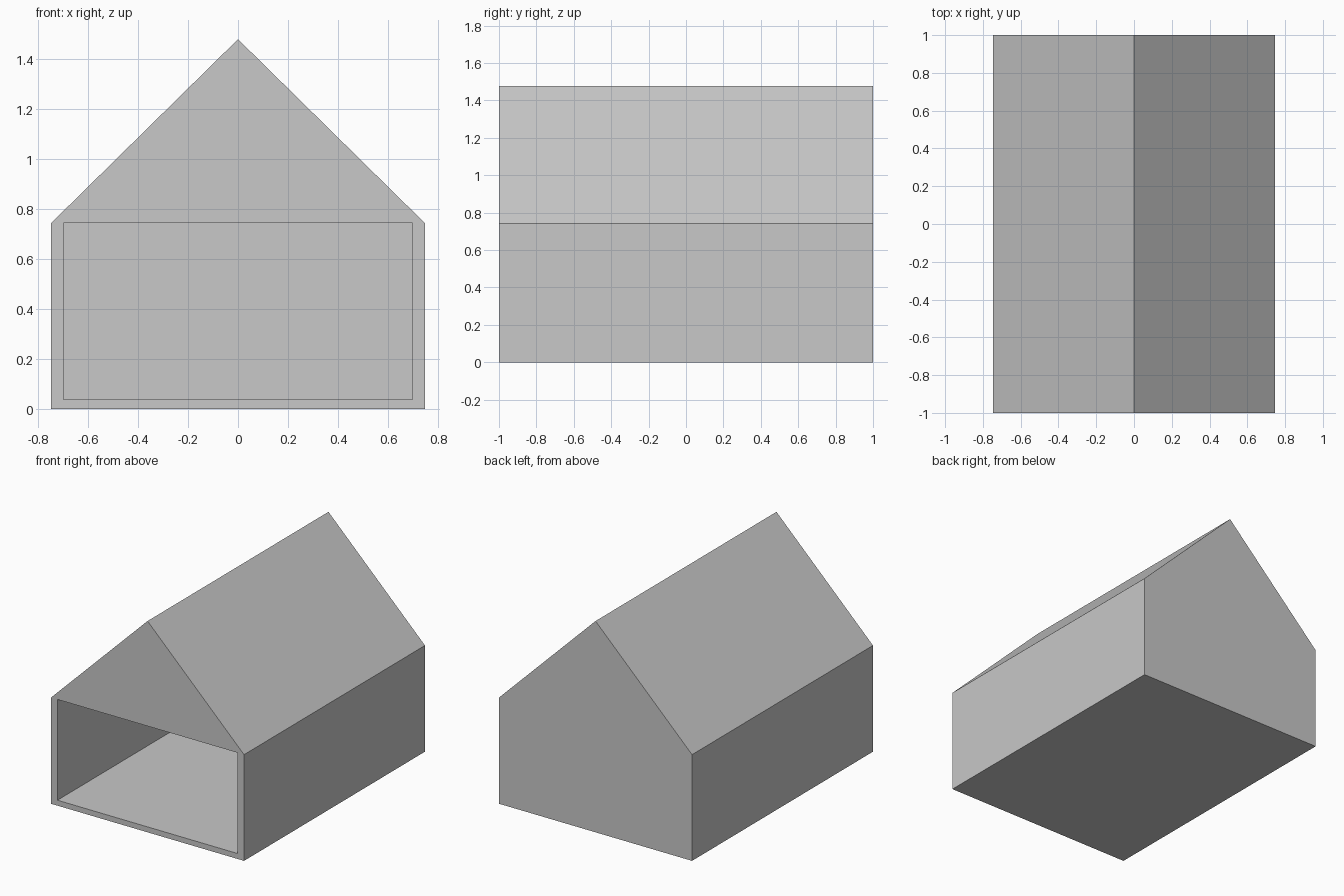
import bpy
import bmesh

if "Cube" in bpy.data.objects:
    bpy.data.objects.remove(bpy.data.objects["Cube"], do_unlink=True)

HALF_WIDTH, HALF_DEPTH = 0.747, 1.0
EAVES, RIDGE = 0.743, 1.478
WALL, FLOOR = 0.05, 0.038

grey = bpy.data.materials.new("plain_grey")
grey.use_nodes = True
colour = (0.58, 0.58, 0.58, 1)
grey.diffuse_color = colour
grey.node_tree.nodes["Principled BSDF"].inputs["Base Color"].default_value = colour


def extrude_profile(name, profile, y_front, y_back):
    """Solid made by sweeping an (x, z) outline along y."""
    bm = bmesh.new()
    face = bm.faces.new([bm.verts.new((x, y_front, z)) for x, z in profile])
    swept = bmesh.ops.extrude_face_region(bm, geom=[face])["geom"]
    for vert in swept:
        if isinstance(vert, bmesh.types.BMVert):
            vert.co.y = y_back
    bmesh.ops.recalc_face_normals(bm, faces=bm.faces)
    mesh = bpy.data.meshes.new(name)
    bm.to_mesh(mesh)
    bm.free()
    mesh.materials.append(grey)
    obj = bpy.data.objects.new(name, mesh)
    bpy.context.collection.objects.link(obj)
    return obj


# Gabled shell
shell = extrude_profile("gabled_house", [
    (-HALF_WIDTH, 0), (HALF_WIDTH, 0), (HALF_WIDTH, EAVES),
    (0, RIDGE), (-HALF_WIDTH, EAVES)], -HALF_DEPTH, HALF_DEPTH)

# Room open at the front, with a flat ceiling at the eaves
inner = HALF_WIDTH - WALL
room = extrude_profile("room_cutter", [
    (-inner, FLOOR), (inner, FLOOR), (inner, EAVES), (-inner, EAVES)],
    -HALF_DEPTH - WALL, HALF_DEPTH - WALL)
room.hide_render = True
room.hide_set(True)

cut = shell.modifiers.new("hollow_room", "BOOLEAN")
cut.operation = "DIFFERENCE"
cut.solver = "EXACT"
cut.object = room

# Apply the cut and drop the cutter
bpy.context.view_layer.objects.active = shell
shell.select_set(True)
bpy.ops.object.modifier_apply(modifier=cut.name)
bpy.data.objects.remove(room, do_unlink=True)
